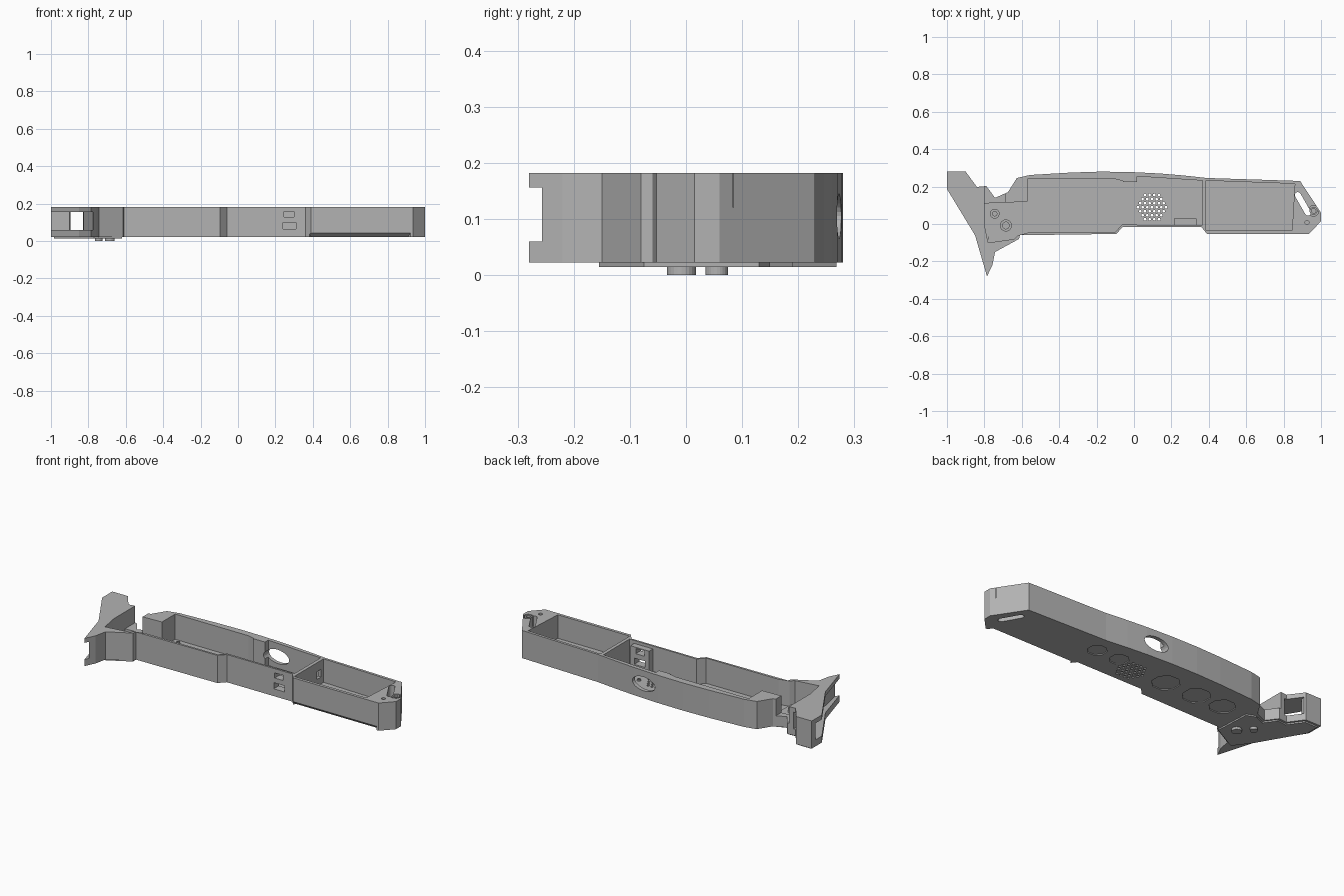
import bpy, bmesh, math
from mathutils import Matrix, Vector

cube = bpy.data.objects.get("Cube")
if cube:
    bpy.data.objects.remove(cube, do_unlink=True)

grey = bpy.data.materials.new("plain grey")
grey.use_nodes = True
grey.diffuse_color = (0.45, 0.45, 0.45, 1)
grey.node_tree.nodes["Principled BSDF"].inputs["Base Color"].default_value = grey.diffuse_color

BOTTOM, TOP, FLOOR, OVER = 0.022, 0.182, 0.036, 0.25


def finish(name, bm):
    bmesh.ops.recalc_face_normals(bm, faces=bm.faces)
    mesh = bpy.data.meshes.new(name)
    bm.to_mesh(mesh)
    bm.free()
    mesh.materials.append(grey)
    ob = bpy.data.objects.new(name, mesh)
    bpy.context.collection.objects.link(ob)
    return ob


def prism(name, pts, z0, z1):
    bm = bmesh.new()
    face = bm.faces.new([bm.verts.new((x, y, z0)) for x, y in pts])
    ext = bmesh.ops.extrude_face_region(bm, geom=[face])
    verts = [v for v in ext["geom"] if isinstance(v, bmesh.types.BMVert)]
    bmesh.ops.translate(bm, verts=verts, vec=(0, 0, z1 - z0))
    return finish(name, bm)


def rect(x0, x1, y0, y1):
    return [(x0, y0), (x1, y0), (x1, y1), (x0, y1)]


def cylinders(name, places, r, z0, z1, sides=24):
    bm = bmesh.new()
    for x, y in places:
        bmesh.ops.create_cone(bm, cap_ends=True, segments=sides, radius1=r, radius2=r,
                              depth=z1 - z0, matrix=Matrix.Translation((x, y, (z0 + z1) / 2)))
    return finish(name, bm)


def cut(target, *cutters, keep=False, mode="DIFFERENCE"):
    for cutter in cutters:
        mod = target.modifiers.new("cut", "BOOLEAN")
        mod.operation, mod.solver, mod.object = mode, "EXACT", cutter
        bpy.context.view_layer.update()
        graph = bpy.context.evaluated_depsgraph_get()
        mesh = bpy.data.meshes.new_from_object(target.evaluated_get(graph))
        target.modifiers.clear()
        target.data = mesh
        if not keep:
            bpy.data.objects.remove(cutter, do_unlink=True)


# Shell outline: back edge, nose, front edge, tail
back = [(-0.626, 0.246), (-0.556, 0.262), (-0.34, 0.275), (-0.18, 0.28), (-0.02, 0.278),
        (0.14, 0.27), (0.26, 0.26), (0.39, 0.246), (0.888, 0.23)]
front = [(1, 0.06), (1, 0.015), (0.936, -0.053), (0.39, -0.053), (0.36, -0.016),
         (-0.06, -0.016), (-0.095, -0.053), (-0.61, -0.06)]
tail = [(-0.615, -0.08), (-0.743, -0.15), (-0.757, -0.22), (-0.786, -0.28), (-0.85, -0.06),
        (-1, 0.187), (-1, 0.28), (-0.9, 0.28), (-0.84, 0.198), (-0.79, 0.203),
        (-0.743, 0.14), (-0.674, 0.17)]
shell = prism("shell", back + front + tail, BOTTOM, TOP)

# Pockets and the passages between them
cut(shell,
    prism("left_pocket", [(-0.57, -0.045), (-0.1, -0.042), (-0.065, -0.005), (-0.06, 0.23),
                          (-0.1, 0.24), (-0.57, 0.24)], FLOOR, OVER),
    prism("neck", rect(-0.08, 0.03, -0.004, 0.225), FLOOR, OVER),
    prism("centre_pocket", [(0.015, -0.005), (0.365, -0.005), (0.365, 0.232), (0.015, 0.255)],
          FLOOR, OVER),
    prism("right_pocket", [(0.385, -0.036), (0.845, -0.036), (0.86, 0.215), (0.385, 0.232)],
          0.046, OVER),
    prism("tail_pocket", [(-0.8, 0.11), (-0.55, 0.12), (-0.55, -0.042), (-0.62, -0.06),
                          (-0.64, -0.08), (-0.78, -0.1), (-0.8, 0)], FLOOR, OVER),
    prism("tail_notch", rect(-0.8, -0.69, 0.09, 0.25), 0.085, OVER),
    prism("divider_hole", rect(0.35, 0.4, 0.17, 0.21), 0.085, 0.13))

# Open channel along the tail, passing out at the back
cut(shell, prism("tail_slot", [(-1.1, 0.245), (-0.9, 0.245), (-0.88, 0.35), (-0.83, 0.35),
                               (-0.825, 0), (-0.775, -0.255), (-0.76, -0.4), (-1.1, -0.4)],
                 0.06, 0.156))

# Chamfer under the front of the right half
bm = bmesh.new()
for x, s in ((0.37, 1), (0.93, -1)):
    for dx, y, z in ((0, -0.065, 0.055), (0, -0.065, 0.01), (0.03, -0.015, 0.01)):
        bm.verts.new((x + s * dx, y, z))
bmesh.ops.convex_hull(bm, input=bm.verts[:])
cut(shell, finish("chamfer", bm))

# Oval opening in the back wall
bm = bmesh.new()
place = (Matrix.Translation((0.08, 0.265, 0.105)) @ Matrix.Diagonal((0.075, 1, 0.04, 1))
         @ Matrix.Rotation(math.pi / 2, 4, "X"))
bmesh.ops.create_cone(bm, cap_ends=True, segments=32, radius1=1, radius2=1, depth=0.1, matrix=place)
cut(shell, finish("oval", bm))

# Connector housing and its two front windows
housing = prism("connector_housing", rect(0.215, 0.335, -0.01, 0.03), FLOOR - 0.004, 0.165)
for x0, x1, z0, z1 in ((0.246, 0.3, 0.128, 0.158), (0.24, 0.31, 0.064, 0.1)):
    window = prism("window", rect(x0, x1, -0.1, 0.06), z0, z1)
    cut(shell, window, keep=True)
    cut(housing, window)

# Sound grille: triangular lattice of holes inside a circle
holes = []
for row in range(-4, 5):
    for col in range(-4, 5):
        p = Vector(((col + 0.5 * (row % 2)) * 0.025, row * 0.0217))
        if p.length < 0.08:
            holes.append((0.096 + p.x, 0.09 + p.y))
cut(shell, cylinders("grille", holes, 0.0075, 0, 0.06, 10))

# Shallow octagonal recesses underneath
for x, y, r in ((0.36, 0.14, 0.052), (0.215, 0.14, 0.052), (-0.118, 0.11, 0.075),
                (-0.32, 0.11, 0.075), (-0.49, 0.11, 0.07)):
    ring = [(x + r * math.cos(math.pi * (k + 0.5) / 4), y + r * math.sin(math.pi * (k + 0.5) / 4))
            for k in range(8)]
    cut(shell, prism("recess", ring, 0, BOTTOM + 0.005))

# Strap slot and pin holes in the nose
a, b = Vector((0.876, 0.155)), Vector((0.93, 0.06))
angle = math.atan2(b.y - a.y, b.x - a.x)
slot = []
for centre, start in ((a, angle + math.pi / 2), (b, angle - math.pi / 2)):
    for k in range(7):
        t = start + math.pi * k / 6
        slot.append((centre.x + 0.016 * math.cos(t), centre.y + 0.016 * math.sin(t)))
cut(shell, prism("strap_slot", slot, 0, OVER),
    cylinders("pin_well", [(0.96, 0.07)], 0.028, 0.12, OVER),
    cylinders("small_hole", [(0.925, 0.008)], 0.011, 0.1, OVER, 16))


def tube(name, x, y, r, hole, z0, z1):
    ob = cylinders(name, [(x, y)], r, z0, z1)
    cut(ob, cylinders("bore", [(x, y)], hole, z0 + 0.006, z1 + 0.02))
    return ob


tube("nose_pin", 0.96, 0.07, 0.021, 0.012, 0.11, TOP)

# Screw bosses on the floors
for x, y in ((-0.53, 0.21), (-0.1, 0.21), (-0.53, -0.005), (-0.1, 0.01), (0.21, 0.13), (0.34, 0.13)):
    tube("screw_boss", x, y, 0.011, 0.005, FLOOR - 0.004, FLOOR + 0.008)

# Mounting plate under the tail, with feet and collars
prism("tail_plate", [(-0.62, -0.075), (-0.74, -0.14), (-0.77, -0.155), (-0.84, -0.06),
                     (-0.985, 0.19), (-0.985, 0.268), (-0.905, 0.268), (-0.845, 0.185),
                     (-0.79, 0.19), (-0.743, 0.125), (-0.68, 0.15), (-0.63, 0.13)],
      0.014, BOTTOM + 0.003)
prism("bracket", [(-0.8, 0.105), (-0.62, 0.115), (-0.62, -0.055), (-0.645, -0.075),
                  (-0.775, -0.095)], FLOOR - 0.003, FLOOR + 0.006)
for x, y, r in ((-0.745, 0.055, 0.02), (-0.685, -0.008, 0.026)):
    cylinders("foot", [(x, y)], r, 0, 0.03)
    tube("collar", x, y, r + 0.006, r - 0.008, FLOOR, 0.07)
for x, y in ((-0.77, -0.075), (-0.68, 0.095), (-0.665, -0.06)):
    tube("bracket_screw", x, y, 0.01, 0.005, FLOOR, FLOOR + 0.012)
